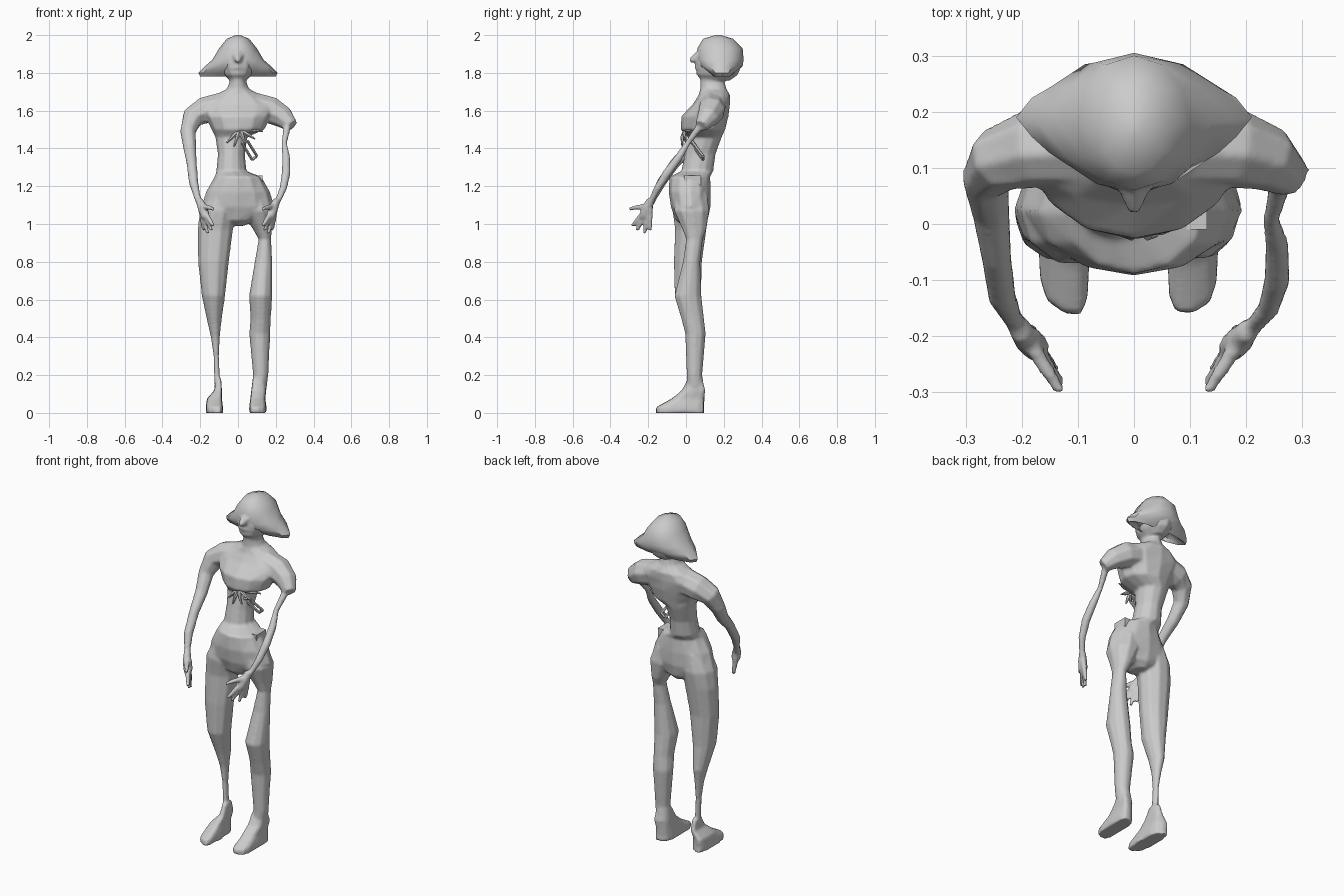
import bpy
import bmesh
import math
from mathutils import Vector

default_cube = bpy.data.objects.get("Cube")
if default_cube:
    bpy.data.objects.remove(default_cube, do_unlink=True)

grey = bpy.data.materials.new("plain grey")
grey.use_nodes = True
grey.diffuse_color = (0.6, 0.6, 0.6, 1)
grey.node_tree.nodes["Principled BSDF"].inputs["Base Color"].default_value = grey.diffuse_color


def finish(name, bm, sharp_angle=50):
    """Turn a bmesh into a smooth-shaded grey object."""
    bmesh.ops.recalc_face_normals(bm, faces=bm.faces)
    mesh = bpy.data.meshes.new(name)
    bm.to_mesh(mesh)
    bm.free()
    mesh.materials.append(grey)
    mesh.shade_smooth()
    mesh.set_sharp_from_angle(angle=math.radians(sharp_angle))
    obj = bpy.data.objects.new(name, mesh)
    bpy.context.collection.objects.link(obj)
    return obj


def skin(name, loops):
    """Bridge a stack of equally sized point loops and close both ends."""
    bm = bmesh.new()
    rows = [[bm.verts.new(point) for point in loop] for loop in loops]
    for lower, upper in zip(rows, rows[1:]):
        for i in range(len(lower)):
            j = (i + 1) % len(lower)
            bm.faces.new((lower[i], lower[j], upper[j], upper[i]))
    bm.faces.new(rows[0])
    bm.faces.new(rows[-1])
    return finish(name, bm)


def loft(name, rings, sides=12, squareness=1.0, toe_in=0.0):
    """Stack level ellipses given as (x, y, z, x radius, y radius)."""
    loops = []
    for x, y, z, rx, ry in rings:
        loop = []
        for i in range(sides):
            angle = math.tau * i / sides
            c, s = math.cos(angle), math.sin(angle)
            c = math.copysign(abs(c) ** squareness, c)
            s = math.copysign(abs(s) ** squareness, s)
            loop.append((x + rx * c, y + ry * s + toe_in * rx * c, z))
        loops.append(loop)
    return skin(name, loops)


def limb(name, joints, sides=8, side=1):
    """Round tube through joints given as (x, y, z, radius)."""
    points = [Vector((side * x, y, z)) for x, y, z, radius in joints]
    across = Vector((0, 1, 0.2))
    loops = []
    for k, centre in enumerate(points):
        along = points[min(k + 1, len(points) - 1)] - points[max(k - 1, 0)]
        along.normalize()
        across = (across - along * across.dot(along)).normalized()
        other = along.cross(across)
        radius = joints[k][3]
        loops.append([
            centre + radius * (across * math.cos(math.tau * i / sides)
                               + other * math.sin(math.tau * i / sides))
            for i in range(sides)
        ])
    return skin(name, loops)


# Chest, neck, hips and the narrow remaining waist
body = [loft("body", [
    (0, .035, .99, .03, .05),
    (0, .03, 1.02, .1, .085),
    (0, .025, 1.09, .195, .105),
    (0, .02, 1.17, .17, .112),
    (0, .02, 1.25, .125, .108),
    (-.035, .06, 1.28, .08, .085),
    (-.035, .075, 1.37, .072, .082),
    (-.035, .1, 1.46, .085, .09),
    (0, .09, 1.5, .14, .118),
    (0, .1, 1.57, .175, .125),
    (0, .135, 1.635, .205, .098),
    (0, .15, 1.68, .13, .085),
    (0, .145, 1.715, .06, .07),
    (0, .14, 1.75, .045, .065),
    (0, .14, 1.8, .05, .07),
])]

# Head with a beaky nose and a mouth
body.append(loft("head", [
    (0, .16, 1.76, .045, .075),
    (0, .165, 1.79, .075, .11),
    (0, .175, 1.85, .1, .125),
    (0, .175, 1.93, .085, .115),
]))
body.append(limb("nose", [(0, .12, 1.9, .05), (0, .06, 1.88, .03),
                          (0, .02, 1.865, .01)], sides=6))
body.append(limb("mouth", [(-.05, .08, 1.825, .01), (0, .055, 1.83, .012),
                           (.05, .08, 1.825, .01)], sides=6))

# Full right arm
body.append(limb("right_arm", [
    (.08, .14, 1.625, .075),
    (.18, .135, 1.6, .073),
    (.24, .115, 1.565, .06),
    (.265, .08, 1.49, .043),
    (.255, .02, 1.4, .035),
    (.245, -.06, 1.32, .028),
    (.235, -.13, 1.22, .026),
    (.215, -.17, 1.14, .018),
    (.2, -.19, 1.11, .022),
], side=-1))

# Left shoulder with a ragged cuff and a wasted arm
body.append(limb("left_shoulder", [
    (.08, .14, 1.625, .075),
    (.18, .135, 1.6, .073),
    (.24, .115, 1.565, .06),
    (.285, .08, 1.52, .036),
]))
body.append(limb("left_arm", [
    (.265, .09, 1.54, .022),
    (.245, .01, 1.43, .015),
    (.255, -.04, 1.35, .022),
    (.255, -.1, 1.27, .024),
    (.24, -.15, 1.19, .02),
    (.215, -.18, 1.13, .016),
    (.2, -.19, 1.11, .022),
]))

# Hands with spread fingers
finger_tips = {
    "thumb": (.13, -.3, 1.08),
    "index_finger": (.13, -.285, .99),
    "middle_finger": (.14, -.26, .965),
    "ring_finger": (.16, -.22, .95),
    "little_finger": (.18, -.19, .965),
}
for side, word in ((1, "left"), (-1, "right")):
    wrist = Vector((.2, -.19, 1.1))
    body.append(limb(word + "_palm", [(.205, -.19, 1.13, .018), (.19, -.205, 1.09, .026),
                                      (.175, -.22, 1.05, .026), (.17, -.23, 1.03, .018)],
                     side=side))
    for finger, tip in finger_tips.items():
        tip = Vector(tip)
        joints = [(*wrist.lerp(tip, t), r) for t, r in ((.1, .016), (.65, .014), (1, .01))]
        body.append(limb(word + "_" + finger, joints, sides=6, side=side))

# Right leg: whole thigh, shin worn down to bone
body.append(loft("right_leg", [
    (-.09, .025, 1.17, .06, .085),
    (-.105, .025, 1.07, .097, .1),
    (-.12, .025, .97, .094, .086),
    (-.13, .01, .8, .082, .077),
    (-.13, .01, .62, .062, .072),
    (-.125, .04, .48, .037, .052),
    (-.12, .045, .4, .024, .032),
    (-.115, .045, .3, .014, .02),
    (-.11, .045, .16, .016, .022),
], sides=10))

# Left leg: upper thigh eaten away, full shin
body.append(loft("left_leg", [
    (.09, .03, 1.16, .06, .085),
    (.105, .03, 1.07, .088, .097),
    (.13, .045, .97, .05, .065),
    (.142, .045, .92, .033, .045),
    (.135, .03, .8, .047, .047),
    (.12, .01, .62, .062, .074),
    (.12, .035, .5, .054, .062),
    (.115, .05, .42, .056, .056),
    (.12, .045, .2, .041, .042),
    (.11, .05, .12, .04, .05),
], sides=10))

# Feet, long and blunt towards the toes
for word, x, heel, ankle, skew in (("left", .105, .11, .04, .3), ("right", -.125, -.105, .02, -.4)):
    body.append(loft(word + "_foot", [
        (x, -.032, .0, .046, .128),
        (x, -.032, .03, .046, .125),
        (x, .01, .075, .04, .085),
        (heel, .04, .12, ankle, .06),
        (heel, .048, .18, ankle * .8, .035),
    ], squareness=0.6, toe_in=skew))

# Fuse all fleshy parts into one continuous skin
for part in bpy.context.selected_objects:
    part.select_set(False)
for part in body:
    part.select_set(True)
bpy.context.view_layer.objects.active = body[0]
bpy.ops.object.join()
fuse = body[0].modifiers.new("fuse", 'REMESH')
fuse.mode = 'VOXEL'
fuse.voxel_size = 0.008
fuse.use_smooth_shade = True
soften = body[0].modifiers.new("soften", 'SMOOTH')
soften.factor = 0.5
soften.iterations = 3

# Hair flaring into a thin flap at each side
loft("hair", [
    (0, .19, 1.815, .09, .08),
    (0, .19, 1.79, .15, .05),
    (0, .19, 1.78, .2, .045),
    (0, .19, 1.8, .21, .07),
    (0, .185, 1.835, .175, .115),
    (0, .18, 1.87, .135, .125),
    (0, .18, 1.93, .1, .12),
    (0, .17, 1.98, .06, .08),
    (0, .17, 2, .012, .015),
])

# Torn side: broken ribs, hanging bone and hip block
rib_ends = [(-.06, .0, 1.43), (-.02, -.02, 1.41), (.04, -.02, 1.42),
            (.09, .0, 1.45), (.13, .03, 1.49)]
for number, end in enumerate(rib_ends):
    root = Vector((.01, .0, 1.5))
    middle = root.lerp(Vector(end), 0.5) + Vector((0, -.01, 0))
    limb("rib_" + "abcde"[number], [(*root, .014), (*middle, .01), (*end, .004)], sides=6)
corners = [(.02, .03, 1.43), (.05, .03, 1.44), (.1, .09, 1.36), (.075, .09, 1.34)]
for number, corner in enumerate(corners):
    following = corners[(number + 1) % len(corners)]
    limb("hanging_bone_" + "abcd"[number], [(*corner, .008), (*following, .008)], sides=6)
block = bmesh.new()
bmesh.ops.create_cube(block, size=1)
bmesh.ops.scale(block, vec=(.08, .09, .055), verts=block.verts)
bmesh.ops.translate(block, vec=(.09, .035, 1.23), verts=block.verts)
finish("hip_block", block, sharp_angle=30)
